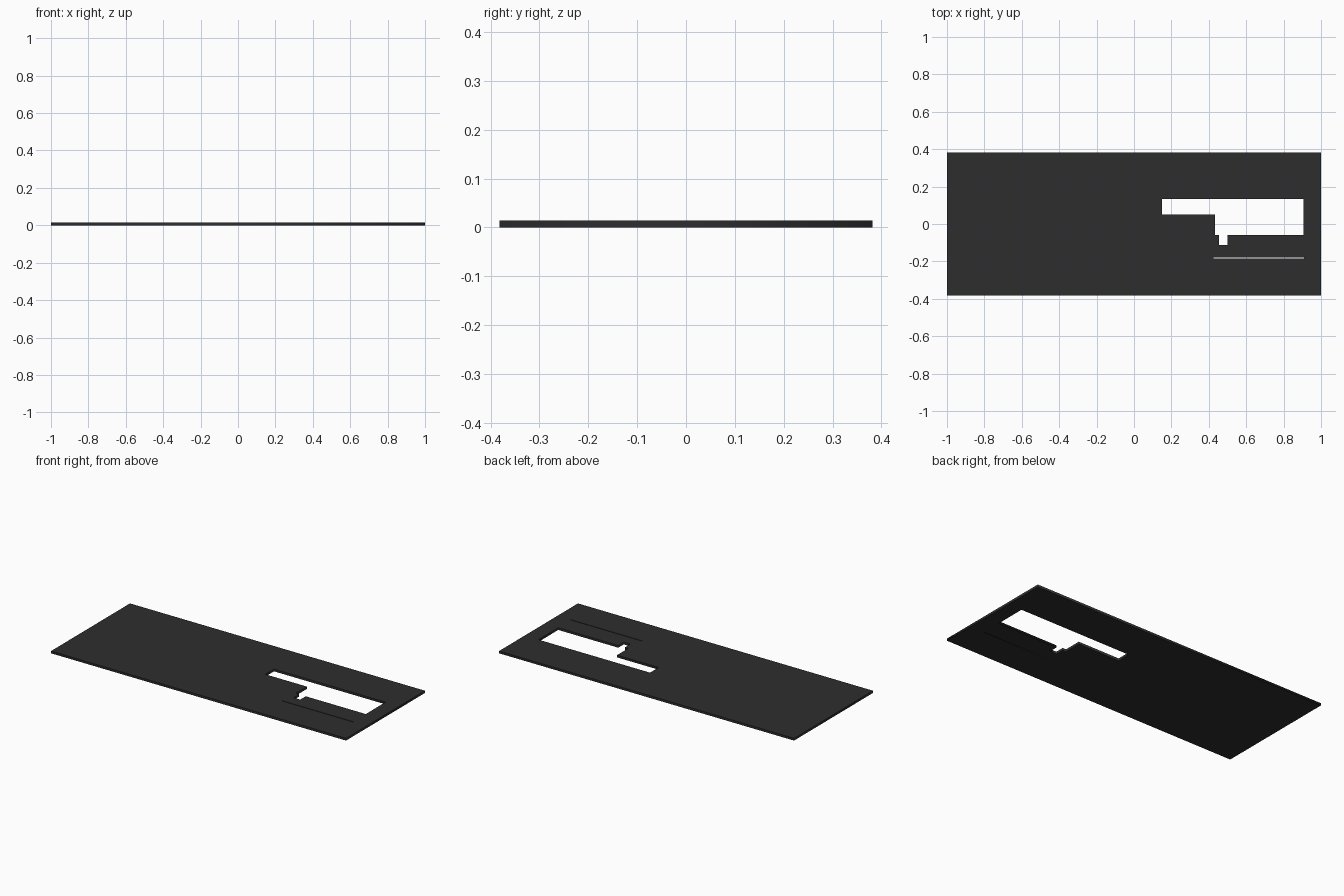
import bpy

if "Cube" in bpy.data.objects:
    bpy.data.objects.remove(bpy.data.objects["Cube"])

W, D, T = 1.0, 0.382, 0.014  # half width, half depth, thickness


def rect(x0, y0, x1, y1):
    return [(x0, y0), (x1, y0), (x1, y1), (x0, y1)]


# Plate outline, stepped window and thin slit, filled as one flat profile
window = [(0.15, 0.134), (0.15, 0.05), (0.432, 0.05), (0.432, -0.058),
          (0.455, -0.058), (0.455, -0.111), (0.50, -0.111), (0.50, -0.058),
          (0.907, -0.058), (0.907, 0.134)]
slit = rect(0.425, -0.184, 0.91, -0.180)
outlines = [rect(-W, -D, W, D), window, slit]

curve = bpy.data.curves.new("plate_profile", 'CURVE')
curve.dimensions = '2D'
curve.fill_mode = 'BOTH'
curve.extrude = T / 2
for pts in outlines:
    s = curve.splines.new('POLY')
    s.points.add(len(pts) - 1)
    for p, (x, y) in zip(s.points, pts):
        p.co = (x, y, 0, 1)
    s.use_cyclic_u = True

plate = bpy.data.objects.new("cutout_plate", curve)
bpy.context.collection.objects.link(plate)
plate.location.z = T / 2

# Dark grey finish
mat = bpy.data.materials.new("dark_grey")
mat.diffuse_color = (0.027, 0.027, 0.027, 1)
mat.use_nodes = True
mat.node_tree.nodes["Principled BSDF"].inputs["Base Color"].default_value = mat.diffuse_color
curve.materials.append(mat)

# Turn the profile into a solid mesh
bpy.context.view_layer.objects.active = plate
plate.select_set(True)
bpy.ops.object.convert(target='MESH')
bpy.ops.object.mode_set(mode='EDIT')
bpy.ops.mesh.select_all(action='SELECT')
bpy.ops.mesh.remove_doubles(threshold=0.0001)
bpy.ops.mesh.normals_make_consistent(inside=False)
bpy.ops.object.mode_set(mode='OBJECT')
